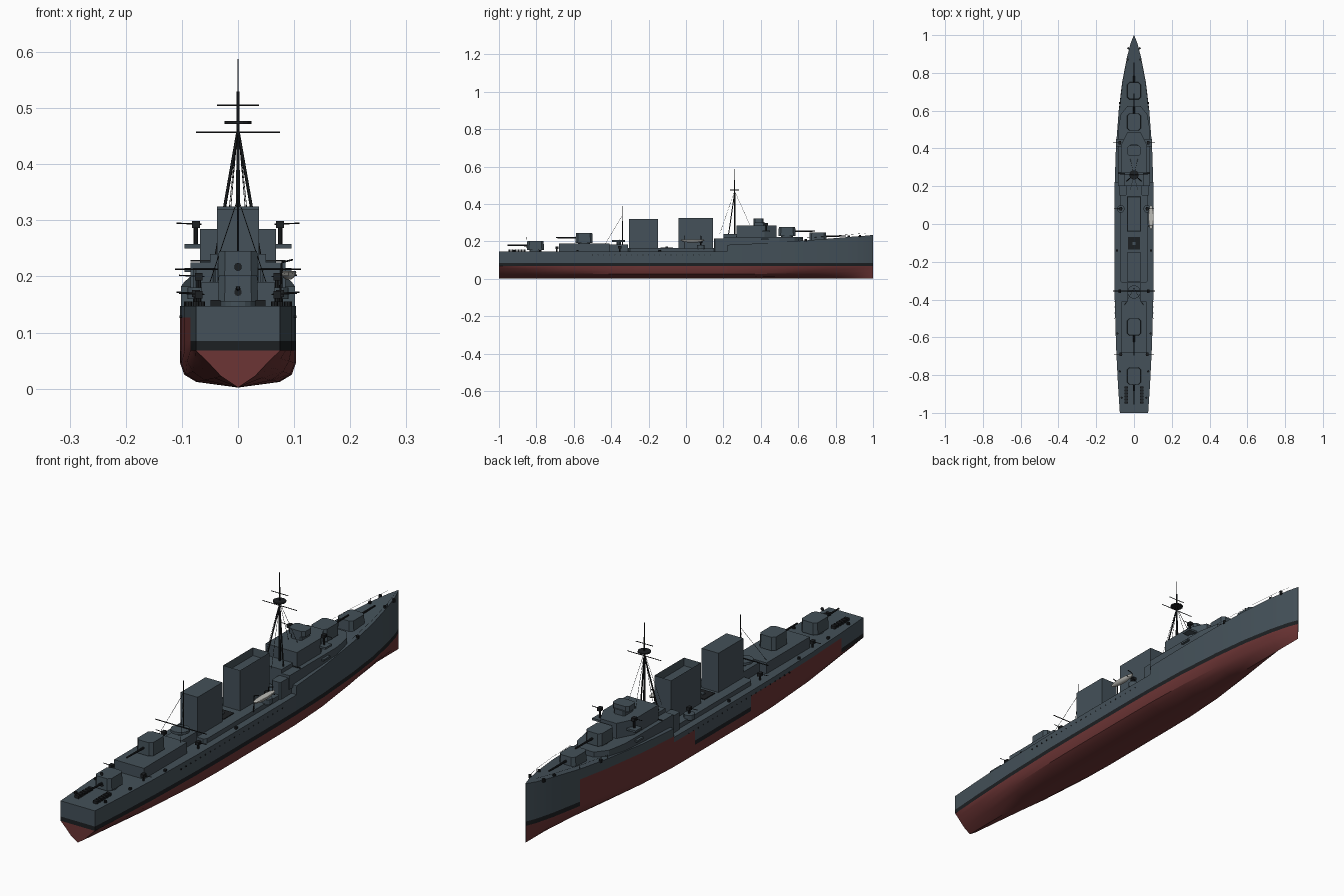
import bpy, bmesh, math
from mathutils import Vector

cube = bpy.data.objects.get("Cube")
if cube:
    bpy.data.objects.remove(cube, do_unlink=True)


def material(name, rgb):
    m = bpy.data.materials.new(name)
    m.use_nodes = True
    m.diffuse_color = (*rgb, 1)
    m.node_tree.nodes["Principled BSDF"].inputs["Base Color"].default_value = (*rgb, 1)
    return m


GREY = material("slate_grey", (0.058, 0.082, 0.1))
RED = material("hull_red", (0.15, 0.035, 0.035))
BLACK = material("black", (0.012, 0.014, 0.016))
PALE = material("pale_grey", (0.5, 0.5, 0.47))


def finish(name, bm, *mats):
    bmesh.ops.recalc_face_normals(bm, faces=bm.faces)
    mesh = bpy.data.meshes.new(name)
    bm.to_mesh(mesh)
    bm.free()
    for m in mats:
        mesh.materials.append(m)
    ob = bpy.data.objects.new(name, mesh)
    bpy.context.collection.objects.link(ob)
    return ob


def prism(name, outline, z0, z1, mat=GREY, scale=1.0):
    """Extrude a plan outline from z0 to z1, optionally narrowing the top."""
    bm = bmesh.new()
    cy = sum(p[1] for p in outline) / len(outline)
    low = [bm.verts.new((x, y, z0)) for x, y in outline]
    top = [bm.verts.new((x * scale, cy + (y - cy) * scale, z1)) for x, y in outline]
    bm.faces.new(low)
    bm.faces.new(top)
    n = len(outline)
    for i in range(n):
        j = (i + 1) % n
        bm.faces.new((low[i], low[j], top[j], top[i]))
    return finish(name, bm, mat)


def block(name, w, y0, y1, z0, z1, mat=GREY, x=0.0, cut=0.0, scale=1.0):
    """Box of half width w, with corners cut off in plan when asked."""
    c = cut
    if c:
        pts = [(x - w + c, y0), (x + w - c, y0), (x + w, y0 + c), (x + w, y1 - c),
               (x + w - c, y1), (x - w + c, y1), (x - w, y1 - c), (x - w, y0 + c)]
    else:
        pts = [(x - w, y0), (x + w, y0), (x + w, y1), (x - w, y1)]
    return prism(name, pts, z0, z1, mat, scale)


def rod(name, a, b, r=0.002, mat=BLACK, sides=6, r2=None):
    a, b = Vector(a), Vector(b)
    d = b - a
    bm = bmesh.new()
    bmesh.ops.create_cone(bm, cap_ends=True, segments=sides, radius1=r,
                          radius2=r if r2 is None else r2, depth=d.length)
    rot = Vector((0, 0, 1)).rotation_difference(d).to_matrix().to_4x4()
    bmesh.ops.transform(bm, matrix=rot, verts=bm.verts)
    bmesh.ops.translate(bm, vec=(a + b) / 2, verts=bm.verts)
    return finish(name, bm, mat)


# Hull stations: y, half width, deck height, fullness of the underwater section
stations = [(-1, .075, .147, 0), (-.85, .085, .147, .3), (-.65, .095, .147, .7),
            (-.4, .102, .147, .95), (-.26, .103, .147, 1), (.09, .103, .147, 1),
            (.22, .102, .147, 1), (.221, .102, .182, 1), (.4, .096, .19, .9),
            (.6, .081, .203, .6), (.75, .063, .214, .35), (.88, .038, .225, .15),
            (.96, .017, .231, .05), (1, .001, .235, 0)]
full = [(.72, .012), (.93, .025), (1, .045)]
vee = [(.4, .022), (.65, .042), (.85, .057)]


def half_section(w, deck, f):
    pts = [((1 - f) * a + f * c, (1 - f) * b + f * d) for (a, b), (c, d) in zip(vee, full)]
    mid = .085 + .68 * (deck - .085)
    pts += [(1, .068), (1, .085), (1, mid), (1, deck)]
    return [(p * w, z) for p, z in pts]


bm = bmesh.new()
rings = []
for y, w, deck, f in stations:
    half = half_section(w, deck, f)
    ring = [(-x, z) for x, z in reversed(half)] + [(0, .002)] + half
    rings.append([bm.verts.new((x, y, z)) for x, z in ring])
count = len(rings[0])
for a, b in zip(rings, rings[1:]):
    for i in range(count):
        j = (i + 1) % count
        face = bm.faces.new((a[i], a[j], b[j], b[i]))
        c = face.calc_center_median()
        bare = .09 < c.y < .75 and c.y > .22 or -.85 < c.y < -.26
        if i == count - 1:
            face.material_index = 0
        elif 3 <= i <= 10:
            face.material_index = 1
        elif i in (2, 11):
            face.material_index = 2
        # exposed red plating on one side only
        if i in (1, 2) and (bare or .09 < c.y < .22):
            face.material_index = 1
# transom, split into coloured bands
s = rings[0]
for lo, hi, idx in ((0, 1, 0), (1, 2, 0), (2, 3, 2)):
    bm.faces.new((s[lo], s[hi], s[-1 - hi], s[-1 - lo])).material_index = idx
bm.faces.new(s[3:count - 3]).material_index = 1
bm.faces.new(rings[-1])
hull = finish("hull", bm, GREY, RED, BLACK)

# Deckhouses
block("midship_house", .075, -.31, .24, .14, .165, cut=.01)
block("aft_house", .065, -.68, -.41, .14, .19)
block("aft_house_base", .035, -.42, -.31, .14, .185)
fore = [(-.085, .2), (.085, .2), (.085, .5), (.07, .58), (.035, .625),
        (-.035, .625), (-.07, .58), (-.085, .5)]
prism("fore_house", fore, .17, .225)
bridge = [(-.068, .27), (.068, .27), (.068, .42), (.035, .485), (-.035, .485), (-.068, .42)]
prism("bridge", bridge, .22, .285)
block("bridge_rear", .05, .2, .28, .22, .24)
block("bridge_wings", .095, .40, .44, .208, .215)
block("director_base", .024, .36, .42, .28, .305, cut=.006)
block("director", .036, .36, .415, .3, .322, cut=.01)
for x in (-.06, .06):
    block("side_house", .02, .15, .24, .145, .215, x=x, cut=.005)

# Funnels, the forward one with a sunken top
block("aft_funnel", .037, -.305, -.15, .14, .32)
funnel = block("fore_funnel", .037, -.04, .145, .14, .325)
bm = bmesh.new()
bm.from_mesh(funnel.data)
top = [f for f in bm.faces if f.normal.z > .9]
bmesh.ops.inset_region(bm, faces=top, thickness=.004)
bmesh.ops.translate(bm, vec=(0, 0, -.03), verts=top[0].verts)
bm.to_mesh(funnel.data)
bm.free()
block("boiler_hatch", .032, -.135, -.07, .16, .168, BLACK)
block("hatch_cover", .008, -.11, -.095, .166, .172, GREY)


# Main gun turrets
def turret(name, y, z, h, way):
    block(name, .036, y - .046, y + .046, z, z + h, cut=.012, scale=.95)
    rod(name + "_ring", (0, y, z - .02), (0, y, z + .002), .032, GREY, 16)
    rod(name + "_barrel", (0, y + way * .04, z + h * .5), (0, y + way * .15, z + h * .53),
        .0045, BLACK, 8, .003)


turret("stern_turret", -.805, .155, .047, -1)
turret("aft_upper_turret", -.545, .193, .052, -1)
turret("fore_upper_turret", .54, .23, .048, 1)
turret("bow_turret", .705, .208, .04, 1)

# Main mast with tripod legs, yards and stays
rod("main_mast", (0, .26, .18), (0, .26, .53), .0045, r2=.003)
rod("topmast", (0, .26, .52), (0, .26, .588), .0015)
for x in (-1, 1):
    rod("mast_leg", (0, .26, .46), (x * .042, .225, .22), .0028)
    rod("mast_stay", (0, .26, .47), (x * .02, .345, .28), .0007, sides=4)
    rod("mast_stay_aft", (0, .26, .47), (x * .02, .18, .24), .0007, sides=4)
rod("lookout_platform", (0, .26, .472), (0, .26, .477), .024, sides=16)
rod("lower_yard", (-.075, .26, .457), (.075, .26, .457), .0014)
rod("upper_yard", (-.037, .26, .505), (.037, .26, .505), .0014)
rod("mast_cross_arm", (-.085, .27, .228), (.085, .27, .228), .002)

# Aft mast, gun platform and its stays
rod("aft_mast", (0, -.34, .16), (0, -.34, .39), .003, r2=.0012)
rod("aft_platform", (0, -.36, .198), (0, -.36, .208), .035, GREY, 16)
rod("aft_platform_post", (0, -.36, .15), (0, -.36, .2), .012, GREY, 10)
rod("aft_yard", (-.112, -.355, .213), (.112, -.355, .213), .0018)
for x in (-1, 1):
    rod("aft_stay", (0, -.34, .34), (x * .05, -.43, .19), .0007, sides=4)


# Light guns along both sides
def light_gun(x, y, z):
    side = math.copysign(1, x)
    rod("light_gun_post", (x, y, z - .035), (x, y, z), .004, sides=8)
    block("light_gun_mount", .007, y - .009, y + .009, z - .007, z + .006, BLACK, x)
    rod("light_gun_barrel", (x - side * .01, y, z), (x + side * .035, y, z + .002), .0013)


for side in (-1, 1):
    light_gun(side * .075, .43, .293)
    light_gun(side * .07, .08, .2)
    light_gun(side * .075, -.355, .17)
    light_gun(side * .07, -.69, .168)
    rod("gun_tub", (side * .07, .08, .16), (side * .07, .08, .18), .02, GREY, 12)
    block("gun_bracket", .02, .41, .45, .25, .258, x=side * .075)
    # stern racks
    for i in range(6):
        y = -.95 + i * .016
        block("depth_charge", .009, y, y + .011, .147, .158, BLACK, side * .04)
    # bollards and bow fittings
    for x, y, z in ((.033, .87, .224), (.03, .93, .228), (.065, -.92, .147), (.075, -.78, .147),
                    (.088, -.58, .147), (.09, -.14, .147), (.075, .64, .206)):
        rod("bollard", (side * x, y, z - .005), (side * x, y, z + .008), .006, BLACK, 8)
    # bow railing
    rail = [(w * .96, y, d) for y, w, d, f in stations[9:13]]
    for (x, y, z), (x2, y2, z2) in zip(rail, rail[1:]):
        rod("rail_post", (side * x, y, z), (side * x, y, z + .014), .0008, sides=4)
        rod("rail_wire", (side * x, y, z + .013), (side * x2, y2, z2 + .013), .0005, sides=4)
    # portholes
    for i in range(22):
        y = -.5 + i * .03
        rod("porthole", (side * .1, y, .128), (side * .1042, y, .128), .0025, BLACK, 6)
for z in (.172, .217):
    rod("aft_ring_fitting", (0, -.852, z), (0, -.85, z), .007, BLACK, 10)

# Ship's boat on davits, left side only
bm = bmesh.new()
bmesh.ops.create_uvsphere(bm, u_segments=12, v_segments=8, radius=1)
for v in bm.verts:
    v.co = (.09 + v.co.x * .014, .035 + v.co.y * .065, .208 + min(v.co.z, .1) * .014)
boat = finish("ship_boat", bm, PALE)
for y in (-.01, .08):
    rod("boat_davit", (.075, y, .16), (.078, y, .225), .002)
    rod("boat_davit_arm", (.078, y, .225), (.098, y, .23), .0018)

# Soft shading on the hull and boat
for ob in (hull, boat):
    bpy.ops.object.select_all(action="DESELECT")
    ob.select_set(True)
    bpy.context.view_layer.objects.active = ob
    bpy.ops.object.shade_smooth_by_angle(angle=math.radians(25))
